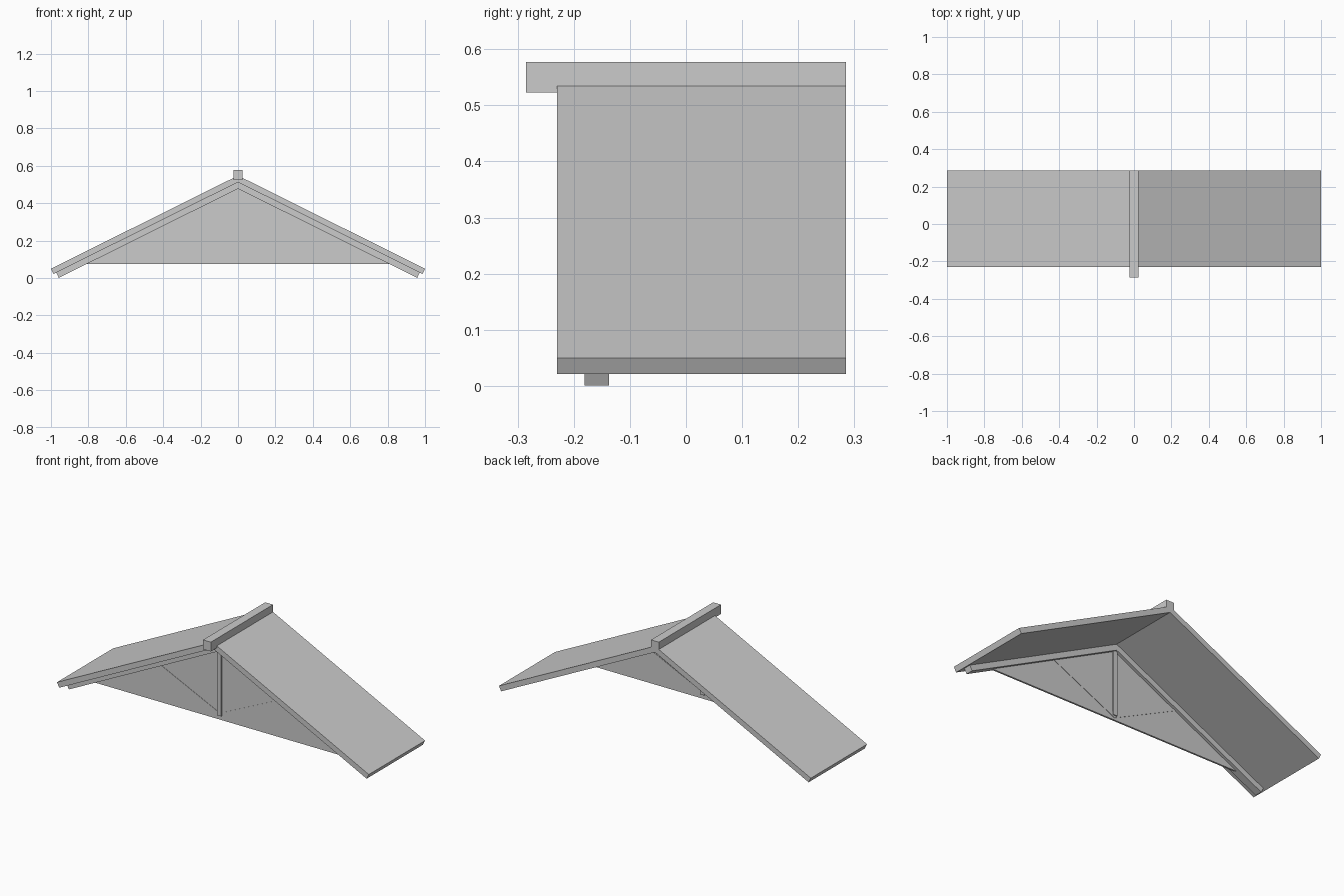
import bpy, bmesh

if "Cube" in bpy.data.objects:
    bpy.data.objects.remove(bpy.data.objects["Cube"])

SLOPE = 0.4974          # roof pitch, dz/dx
TRUSS_Y = -0.159        # plane of the gable truss


def prism(name, profile, y0, y1):
    """Extrude an (x, z) outline along y."""
    bm = bmesh.new()
    face = bm.faces.new([bm.verts.new((x, y0, z)) for x, z in profile])
    ext = bmesh.ops.extrude_face_region(bm, geom=[face])
    moved = [v for v in ext["geom"] if isinstance(v, bmesh.types.BMVert)]
    bmesh.ops.translate(bm, verts=moved, vec=(0, y1 - y0, 0))
    bmesh.ops.recalc_face_normals(bm, faces=bm.faces)
    mesh = bpy.data.meshes.new(name)
    bm.to_mesh(mesh)
    bm.free()
    obj = bpy.data.objects.new(name, mesh)
    bpy.context.collection.objects.link(obj)
    return obj


def sloped(name, top, thick, x_end, y0, y1, side):
    """Pitched board from the ridge to the eave, with a square-cut end."""
    drop = thick / (1 + SLOPE ** 2)
    z_end = top - SLOPE * x_end
    pts = [(0, top), (x_end, z_end),
           (x_end - drop * SLOPE, z_end - drop), (0, top - thick)]
    return prism(name, [(side * x, z) for x, z in pts], y0, y1)


def centred(name, profile, depth):
    return prism(name, profile, TRUSS_Y - depth / 2, TRUSS_Y + depth / 2)


for label, s in (("left", -1), ("right", 1)):
    # roof slab and the rafter under it
    sloped(label + "_roof_slab", 0.547, 0.035, 1.0, -0.23, 0.285, s)
    sloped(label + "_rafter", 0.512, 0.035, 0.972, -0.181, -0.137, s)
    # diagonal strut from post foot to rafter
    strut = [(0, 0.087), (0.405, 0.279), (0.38, 0.291), (0, 0.113)]
    centred(label + "_strut", [(s * x, z) for x, z in strut], 0.014)

# ridge beam
prism("ridge_beam", [(-0.025, 0.523), (0.025, 0.523),
                     (0.025, 0.577), (-0.025, 0.577)], -0.285, 0.285)

# gable infill panel
centred("gable_panel", [(-0.82, 0.075), (0.82, 0.075), (0, 0.483)], 0.01)

# king post
centred("king_post", [(-0.013, 0.1), (0.013, 0.1),
                      (0.013, 0.48), (-0.013, 0.48)], 0.026)
